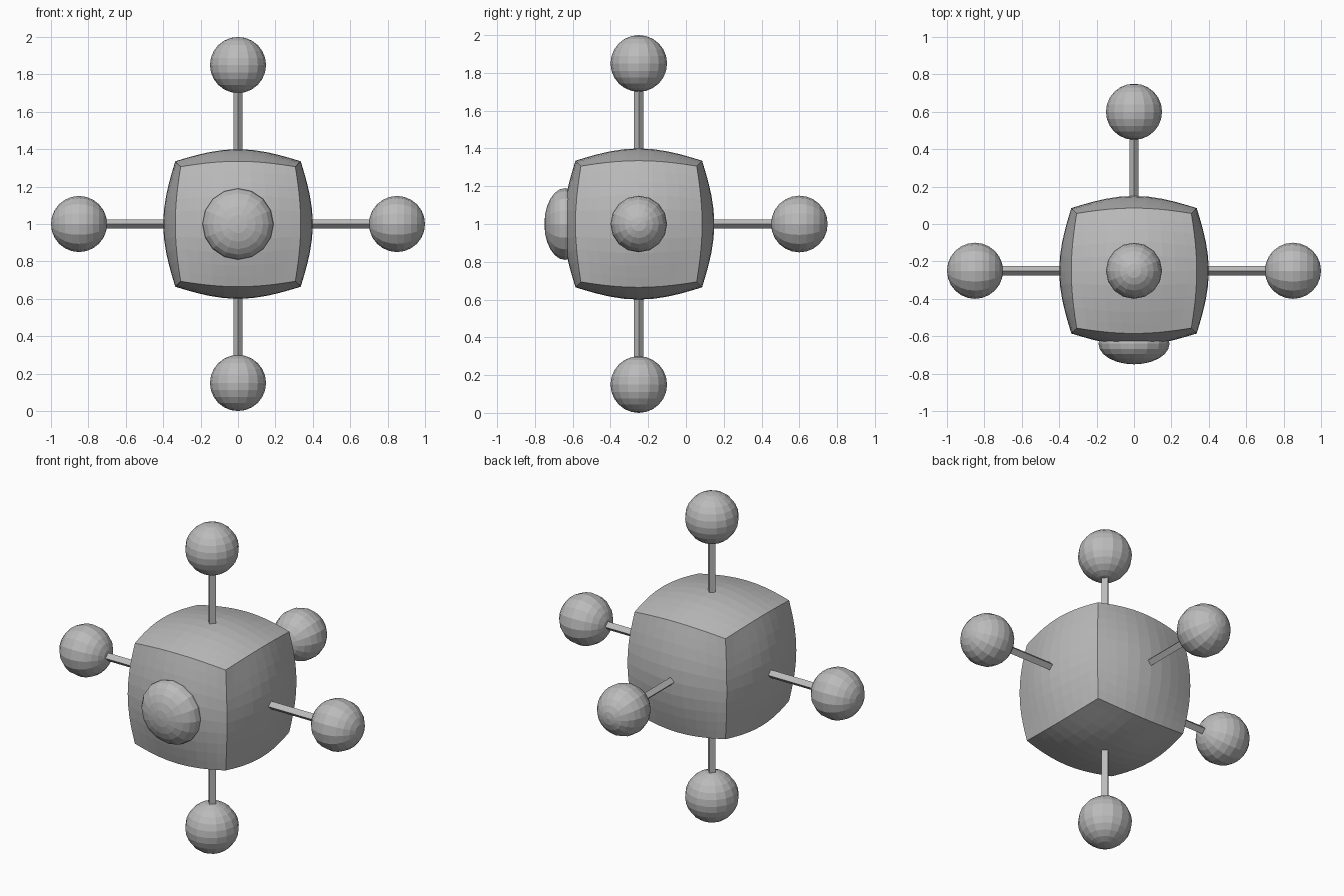
import bpy, bmesh
from mathutils import Matrix, Vector

if "Cube" in bpy.data.objects:
    bpy.data.objects.remove(bpy.data.objects["Cube"])

CENTER = Vector((0, -0.25, 1))

grey = bpy.data.materials.new("plain_grey")
grey.diffuse_color = (0.5, 0.5, 0.5, 1)
grey.use_nodes = True
grey.node_tree.nodes["Principled BSDF"].inputs["Base Color"].default_value = grey.diffuse_color


def finish(name, bm, matrix):
    """Turn a bmesh into a flat-shaded object placed around the body centre."""
    bm.transform(Matrix.Translation(CENTER) @ matrix)
    bmesh.ops.recalc_face_normals(bm, faces=bm.faces)
    mesh = bpy.data.meshes.new(name)
    bm.to_mesh(mesh)
    bm.free()
    mesh.materials.append(grey)
    obj = bpy.data.objects.new(name, mesh)
    bpy.context.collection.objects.link(obj)
    return obj


def ball(name, matrix, radius, segments=16, rings=12):
    bm = bmesh.new()
    bmesh.ops.create_uvsphere(bm, u_segments=segments, v_segments=rings, radius=radius)
    return finish(name, bm, matrix)


# Body: a cube whose faces bulge part of the way towards a sphere
bm = bmesh.new()
bmesh.ops.create_cube(bm, size=2)
bmesh.ops.subdivide_edges(bm, edges=bm.edges[:], cuts=9, use_grid_fill=True)
for v in bm.verts:
    v.co = v.co * 0.179 + v.co.normalized() * 0.221
finish("body", bm, Matrix.Identity(4))

# Five arms, each a thin square rod ending in a ball
arms = {"top": (0, 0, 1), "bottom": (0, 0, -1), "left": (-1, 0, 0),
        "right": (1, 0, 0), "back": (0, 1, 0)}
for side, direction in arms.items():
    turn = Vector(direction).to_track_quat('Z', 'Y').to_matrix().to_4x4()
    bm = bmesh.new()
    bmesh.ops.create_cone(bm, cap_ends=True, segments=4, radius1=0.025,
                          radius2=0.025, depth=0.42)
    finish(side + "_rod", bm, turn @ Matrix.Translation((0, 0, 0.55)))
    ball(side + "_ball", turn @ Matrix.Translation((0, 0, 0.85)), 0.15)

# Front dome: a flattened ball set into the front face
turn = Vector((0, -1, 0)).to_track_quat('Z', 'Y').to_matrix().to_4x4()
ball("front_dome", turn @ Matrix.Translation((0, 0, 0.39)) @ Matrix.Diagonal((1, 1, 0.58, 1)), 0.19)
